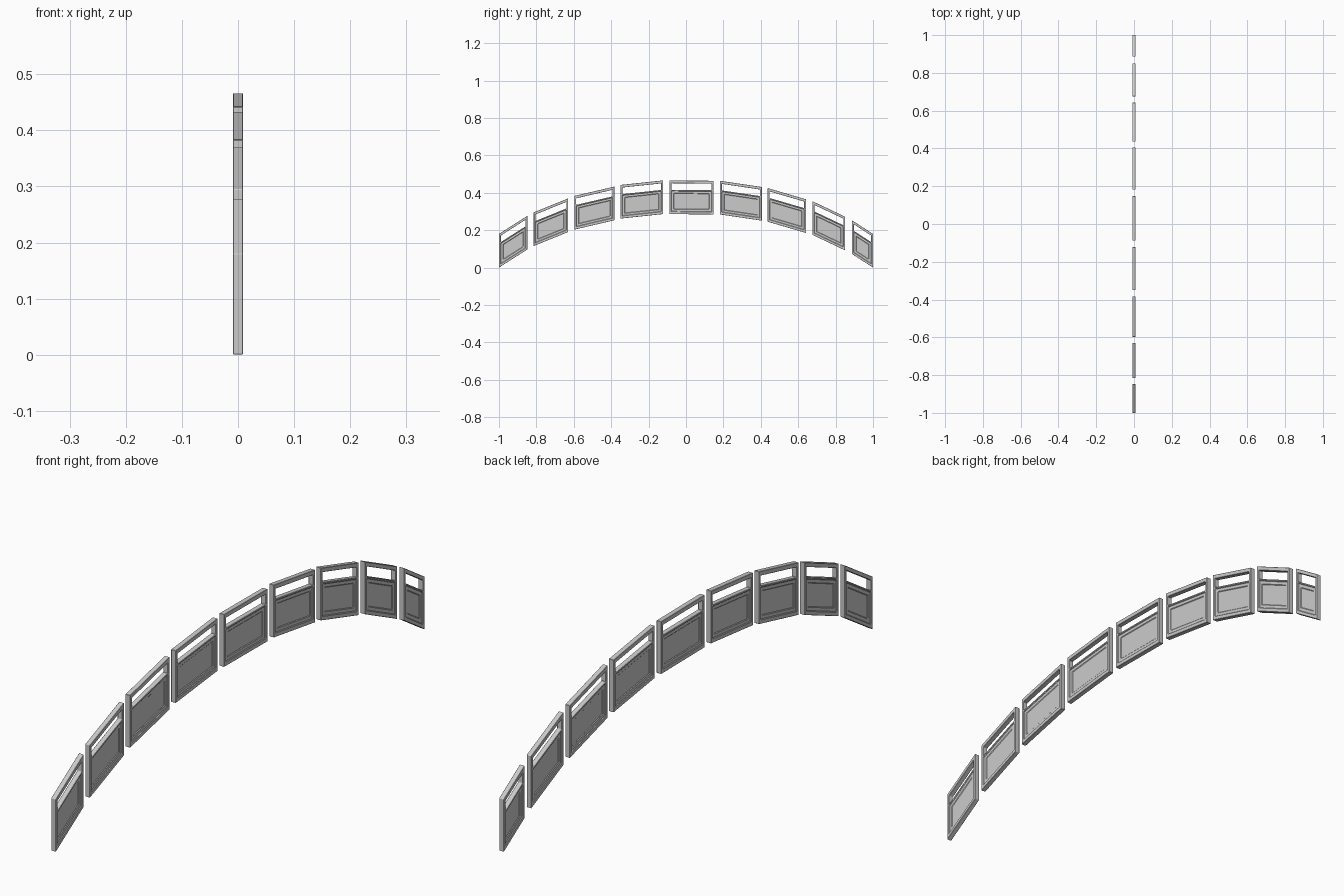
import bpy
import bmesh

cube = bpy.data.objects.get("Cube")
if cube:
    bpy.data.objects.remove(cube, do_unlink=True)

HEIGHT = 0.18
HALF_THICK = 0.009
STILE = 0.01

# Each panel: start y, end y, base z at start, base z at end
PANELS = [
    (-1.0, -0.848, 0.0, 0.097),
    (-0.815, -0.63, 0.115, 0.19),
    (-0.597, -0.383, 0.203, 0.253),
    (-0.35, -0.123, 0.262, 0.286),
    (-0.088, 0.147, 0.286, 0.284),
    (0.182, 0.405, 0.284, 0.251),
    (0.437, 0.642, 0.245, 0.185),
    (0.676, 0.851, 0.175, 0.092),
    (0.887, 1.0, 0.073, 0.0),
]


def sheared_panel(name, y0, y1, z0, z1):
    """Framed panel with an open slot above a recessed field, sheared to the arch."""
    width = y1 - y0
    cols = [0, STILE, width - STILE, width]
    rows = [0, 0.014, 0.124, 0.13, 0.165, HEIGHT]
    bm = bmesh.new()

    # Face grid with the slot left out
    grid = [[bm.verts.new((HALF_THICK, y0 + c, z0 + (z1 - z0) * c / width + r))
             for c in cols] for r in rows]
    field = None
    for r in range(len(rows) - 1):
        for c in range(len(cols) - 1):
            if (r, c) == (3, 1):
                continue
            face = bm.faces.new((grid[r][c], grid[r][c + 1],
                                 grid[r + 1][c + 1], grid[r + 1][c]))
            if (r, c) == (1, 1):
                field = face
    field_center = field.calc_center_median()

    # Thickness
    extruded = bmesh.ops.extrude_face_region(bm, geom=bm.faces[:], use_keep_orig=True)
    moved = [v for v in extruded["geom"] if isinstance(v, bmesh.types.BMVert)]
    bmesh.ops.translate(bm, verts=moved, vec=(-2 * HALF_THICK, 0, 0))
    bmesh.ops.recalc_face_normals(bm, faces=bm.faces[:])

    # Stepped recess on both sides
    fields = [f for f in bm.faces if abs(f.normal.x) > 0.9 and
              (f.calc_center_median() - field_center).yz.length < 0.001]
    for face in fields:
        for border, depth in ((0.0005, -0.003), (0.012, 0), (0.0005, -0.002)):
            bmesh.ops.inset_individual(bm, faces=[face], thickness=border,
                                       depth=depth, use_even_offset=True)

    mesh = bpy.data.meshes.new(name)
    bm.to_mesh(mesh)
    bm.free()
    obj = bpy.data.objects.new(name, mesh)
    bpy.context.collection.objects.link(obj)

    # Softened outer edges
    bevel = obj.modifiers.new("edge_softening", "BEVEL")
    bevel.width = 0.001
    bevel.segments = 1
    bevel.limit_method = "ANGLE"
    bevel.angle_limit = 0.9
    return obj


for number, panel in enumerate(PANELS, 1):
    sheared_panel(f"arch_panel_{number}", *panel)
